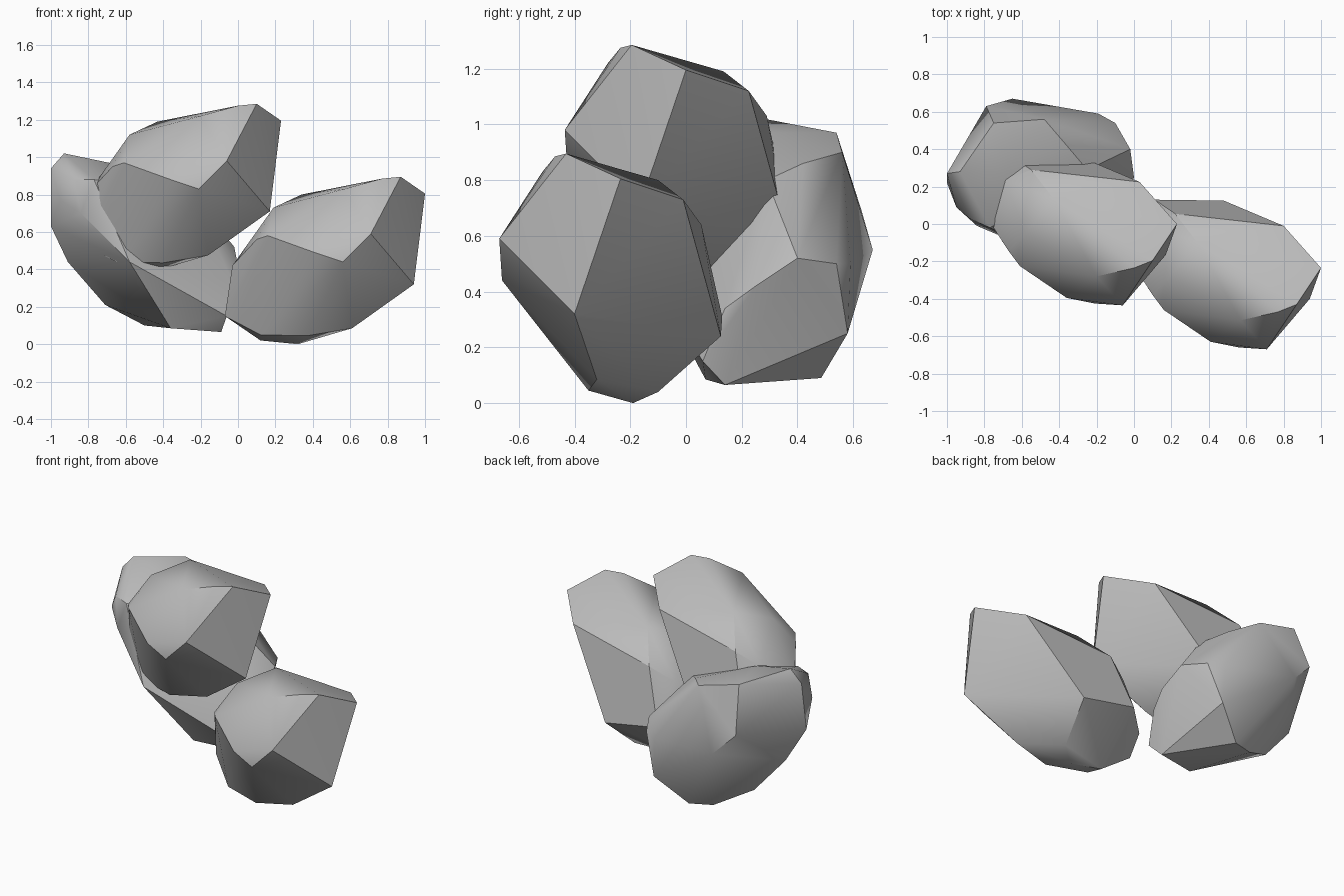
import bpy
import bmesh
import math
from mathutils import Vector

default_cube = bpy.data.objects.get("Cube")
if default_cube:
    bpy.data.objects.remove(default_cube, do_unlink=True)


def make_material(name, colour):
    material = bpy.data.materials.new(name)
    material.use_nodes = True
    material.diffuse_color = colour
    shader = material.node_tree.nodes["Principled BSDF"]
    shader.inputs["Base Color"].default_value = colour
    shader.inputs["Roughness"].default_value = 0.9
    return material


def make_boulder_mesh(name, corners, material):
    """Wrap a faceted convex skin around the chipped corners of a boulder."""
    shape = bmesh.new()
    for corner in corners:
        shape.verts.new(Vector(corner))
    hull = bmesh.ops.convex_hull(shape, input=list(shape.verts))
    leftovers = set(hull["geom_interior"]) | set(hull["geom_unused"])
    loose = [item for item in leftovers if isinstance(item, bmesh.types.BMVert)]
    bmesh.ops.delete(shape, geom=loose, context="VERTS")
    # Merge nearly flat triangles into larger facets
    bmesh.ops.dissolve_limit(shape, angle_limit=math.radians(3),
                             verts=list(shape.verts), edges=list(shape.edges))
    bmesh.ops.recalc_face_normals(shape, faces=list(shape.faces))
    mesh = bpy.data.meshes.new(name)
    shape.to_mesh(mesh)
    shape.free()
    mesh.materials.append(material)
    return mesh


def place_boulder(name, mesh, location=(0, 0, 0)):
    boulder = bpy.data.objects.new(name, mesh)
    boulder.location = location
    bpy.context.collection.objects.link(boulder)
    return boulder


stone_grey = make_material("stone grey", (0.5, 0.5, 0.5, 1))

# Long boulder: crest, front, blunt end, narrow end, back, then underside
long_corners = [
    (.87, -.43, .895), (1, -.235, .805), (.77, -.47, .885), (.57, -.515, .83),
    (.19, -.28, .73), (.34, -.1, .8), (.8, -.01, .73),
    (.71, -.67, .59), (.56, -.66, .44), (.41, -.63, .49), (.16, -.46, .58),
    (.94, -.4, .32),
    (.1, -.38, .56), (.03, -.26, .47), (-.03, -.18, .42), (.03, -.16, .5),
    (-.07, -.12, .15), (-.04, 0, .25), (.08, 0, .56),
    (.22, .055, .64), (.11, .13, .31), (.48, .125, .24),
    (.61, -.32, .085), (.37, -.35, .045), (.32, -.19, 0), (.43, -.1, .04),
    (.12, -.15, .02), (.12, -.27, .05),
]

# Round boulder: crown, back, right end, underside, left end, then front
round_corners = [
    (-.93, .28, 1.02), (-.75, .54, .97), (-.69, .27, .97), (-.82, .16, .95),
    (-.48, .56, .9), (-.36, .42, .86), (-.25, .29, .8),
    (-.79, .63, .69), (-.65, .67, .55), (-.19, .59, .5), (-.18, .58, .25),
    (-.1, .54, .5), (-.02, .4, .52), (0, .25, .42), (-.03, .14, .34),
    (-.06, .06, .15), (-.09, .14, .065), (-.36, .485, .09), (-.5, .44, .1),
    (-.36, .07, .085), (-.71, .33, .21), (-.91, .3, .44),
    (-1, .22, .63), (-1, .27, .94), (-.95, .09, .77), (-.88, .03, .88),
    (-.77, -.02, .88), (-.84, -.01, .7), (-.58, -.12, .44),
]

long_mesh = make_boulder_mesh("long_boulder", long_corners, stone_grey)
round_mesh = make_boulder_mesh("round_boulder", round_corners, stone_grey)

# The upper boulder repeats the lower one, resting on the round boulder
boulders = [
    place_boulder("front_boulder", long_mesh),
    place_boulder("upper_boulder", long_mesh, (-.77, .235, .39)),
    place_boulder("back_boulder", round_mesh),
]

# Soften shallow edges and keep the strong ridges crisp
bpy.ops.object.select_all(action="DESELECT")
for boulder in boulders:
    boulder.select_set(True)
bpy.context.view_layer.objects.active = boulders[0]
bpy.ops.object.shade_smooth_by_angle(angle=math.radians(30))
